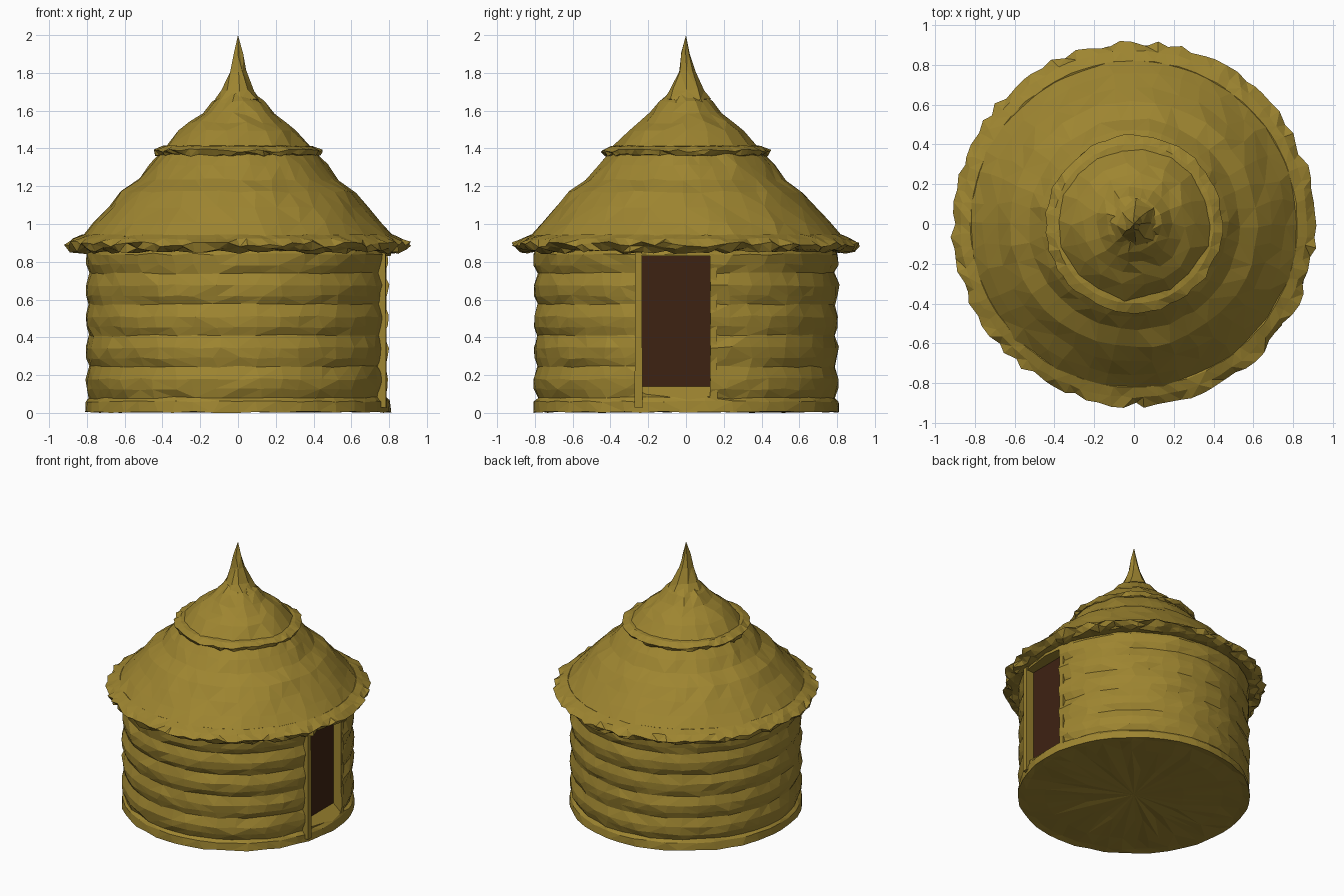
import bpy, bmesh, math, random
from mathutils import Vector

random.seed(4)
cube = bpy.data.objects.get("Cube")
if cube:
    bpy.data.objects.remove(cube, do_unlink=True)


def material(name, rgb):
    m = bpy.data.materials.new(name)
    m.use_nodes = True
    m.diffuse_color = (*rgb, 1)
    m.node_tree.nodes["Principled BSDF"].inputs["Base Color"].default_value = (*rgb, 1)
    return m


STRAW = material("straw", (0.342, 0.235, 0.030))
DARK = material("dark brown", (0.048, 0.016, 0.006))


def finish(bm, name, mats=(STRAW,)):
    bmesh.ops.triangulate(bm, faces=bm.faces[:])
    bmesh.ops.recalc_face_normals(bm, faces=bm.faces[:])
    mesh = bpy.data.meshes.new(name)
    bm.to_mesh(mesh)
    bm.free()
    for m in mats:
        mesh.materials.append(m)
    ob = bpy.data.objects.new(name, mesh)
    bpy.context.collection.objects.link(ob)
    return ob


def lathe(name, profile, segs, wobble=0.0, loop=False, mats=(STRAW,)):
    """Revolve (radius, z[, own wobble]) points; zero radius makes a pole."""
    bm = bmesh.new()
    rings = []
    for r, z, *own in profile:
        j = own[0] if own else wobble
        if r == 0:
            rings.append([bm.verts.new((0, 0, z))] * segs)
            continue
        ring = []
        for i in range(segs):
            a = math.tau * (i + random.uniform(-0.2, 0.2)) / segs
            rr = r + random.uniform(-j, j)
            zz = max(0, z + random.uniform(-j, j))
            ring.append(bm.verts.new((rr * math.cos(a), rr * math.sin(a), zz)))
        rings.append(ring)
    pairs = list(zip(rings, rings[1:]))
    if loop:
        pairs.append((rings[-1], rings[0]))
    for low, high in pairs:
        for i in range(segs):
            k = (i + 1) % segs
            corners = list(dict.fromkeys((low[i], low[k], high[k], high[i])))
            bm.faces.new(corners)
    return finish(bm, name, mats)


def box(name, lo, hi, wobble=0.0, slope=0.0):
    """Box between two corners; slope lowers the floor towards +x."""
    bm = bmesh.new()
    bmesh.ops.create_cube(bm, size=1)
    lo, hi = Vector(lo), Vector(hi)
    for v in bm.verts:
        outer_floor = v.co.x > 0 and v.co.z < 0
        v.co = Vector([(a + b) / 2 + c * (b - a) for a, b, c in zip(lo, hi, v.co)])
        v.co += Vector([random.uniform(-wobble, wobble) for _ in range(3)])
        if outer_floor:
            v.co.z -= slope
    return finish(bm, name)


# Wall of bulging straw courses on a base lip, closed top and bottom
wall_profile = [(0, 0.01), (0.35, 0.008), (0.62, 0.008), (0.76, 0.008),
                (0.81, 0.004, 0.004), (0.805, 0.06, 0.004)]
for n in range(5):
    z = 0.08 + n * 0.165
    wall_profile += [(0.788, z), (0.803, z + 0.045), (0.808, z + 0.10)]
wall_profile += [(0.79, 0.88), (0, 0.88)]
wall = lathe("wall", wall_profile, 44, 0.006, mats=(STRAW, DARK))

# Doorway cut on the +x side, with a sloping sill and a dark back
DOOR_X, DOOR_LO, DOOR_HI, DOOR_TOP = 0.72, -0.235, 0.13, 0.83
cutter = box("door_cutter", (DOOR_X, DOOR_LO, 0.14), (0.95, DOOR_HI, DOOR_TOP), slope=0.2)
cutter.hide_render = True
cut = wall.modifiers.new("doorway", "BOOLEAN")
cut.operation = "DIFFERENCE"
cut.solver = "EXACT"
cut.object = cutter
bpy.context.view_layer.objects.active = wall
wall.select_set(True)
bpy.ops.object.modifier_apply(modifier=cut.name)
bpy.data.objects.remove(cutter, do_unlink=True)
for f in wall.data.polygons:
    c = f.center
    back = abs(c.x - DOOR_X) < 0.002 and abs(f.normal.x) > 0.99
    f.material_index = int(back and DOOR_LO < c.y < DOOR_HI)

# Door posts
for name, y in (("right_door_post", DOOR_LO - 0.016), ("left_door_post", DOOR_HI + 0.016)):
    box(name, (0.71, y - 0.018, 0.03), (0.784, y + 0.018, 0.86), 0.003)

# Main roof thatch
lathe("main_roof", [(0, 0.87), (0.80, 0.88), (0.83, 0.93), (0.76, 1.01), (0.69, 1.09),
                    (0.62, 1.17), (0.53, 1.235), (0.47, 1.31), (0.40, 1.385),
                    (0.30, 1.40), (0, 1.40)], 40, 0.007)

# Ragged eaves, dense and jagged along the outer edge
lathe("main_eaves", [(0.78, 0.86, 0.004), (0.85, 0.852, 0.013), (0.885, 0.865, 0.018),
                     (0.91, 0.893, 0.016), (0.87, 0.922, 0.005),
                     (0.82, 0.943, 0.003), (0.78, 0.93, 0.002)], 96, loop=True)

# Upper thatch tier and its ragged rim
lathe("upper_roof", [(0, 1.37), (0.38, 1.375), (0.385, 1.405), (0.31, 1.49), (0.25, 1.54),
                     (0.19, 1.585), (0.14, 1.645), (0.09, 1.685), (0, 1.70)], 18, 0.008)
lathe("upper_eaves", [(0.36, 1.365, 0.003), (0.40, 1.36, 0.009), (0.43, 1.368, 0.011),
                      (0.445, 1.388, 0.009), (0.40, 1.412, 0.003),
                      (0.36, 1.415, 0.002)], 60, loop=True)

# Tied straw spire
lathe("spire", [(0, 1.64), (0.125, 1.655), (0.09, 1.71), (0.045, 1.81),
                (0.024, 1.90), (0, 2.0)], 8, 0.009)
